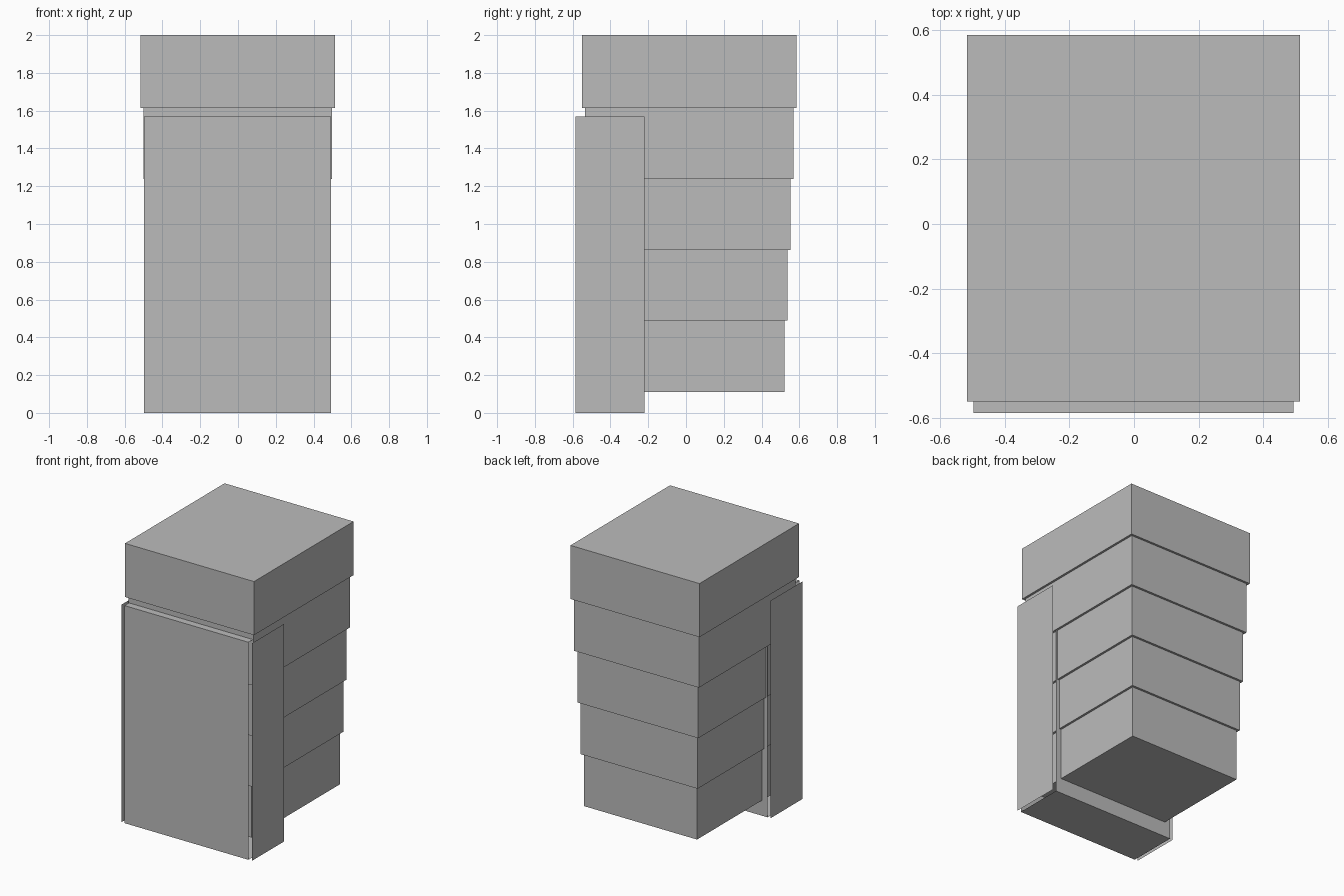
import bpy
import bmesh

if "Cube" in bpy.data.objects:
    bpy.data.objects.remove(bpy.data.objects["Cube"])

grey = bpy.data.materials.new("plain_grey")
grey.diffuse_color = (0.5, 0.5, 0.5, 1)
grey.use_nodes = True
grey.node_tree.nodes["Principled BSDF"].inputs["Base Color"].default_value = grey.diffuse_color


def box(name, lo, hi, open_ends=False):
    """Axis-aligned box between two corners; a flat extent gives a single sheet."""
    bm = bmesh.new()
    flat = [i for i in range(3) if hi[i] == lo[i]]
    if flat:
        a, b = [i for i in range(3) if i != flat[0]]
        corners = []
        for s, t in ((0, 0), (1, 0), (1, 1), (0, 1)):
            p = list(lo)
            p[a], p[b] = (lo, hi)[s][a], (lo, hi)[t][b]
            corners.append(bm.verts.new(p))
        bm.faces.new(corners)
    else:
        bmesh.ops.create_cube(bm, size=1)
        for v in bm.verts:
            v.co = [(lo[i] + hi[i]) / 2 + v.co[i] * (hi[i] - lo[i]) for i in range(3)]
        if open_ends:
            bm.normal_update()
            ends = [f for f in bm.faces if abs(f.normal.x) > 0.9]
            bmesh.ops.delete(bm, geom=ends, context='FACES_ONLY')
    me = bpy.data.meshes.new(name)
    bm.to_mesh(me)
    bm.free()
    me.materials.append(grey)
    ob = bpy.data.objects.new(name, me)
    bpy.context.collection.objects.link(ob)
    return ob


# Stacked blocks, each one slightly smaller than the one above
levels = [2.0, 1.613, 1.238, 0.863, 0.488, 0.111]
CX = -0.002
for i in range(5):
    s = 0.016 * i
    box(f"stack_block_{i + 1}",
        (CX - 0.515 + s, -0.55 + s, levels[i + 1]),
        (CX + 0.515 - s, 0.585 - s, levels[i]))

# Front casing: sleeve open at both ends
Y0, Y1, H = -0.585, -0.22, 1.57
box("front_casing", (CX - 0.495, Y0, 0), (CX + 0.495, Y1, H), open_ends=True)

# Thin side sheets standing just off the casing ends
for side, x in (("left", -0.521), ("right", 0.521)):
    box(f"{side}_side_sheet", (x, Y0, 0), (x, Y1, H))
